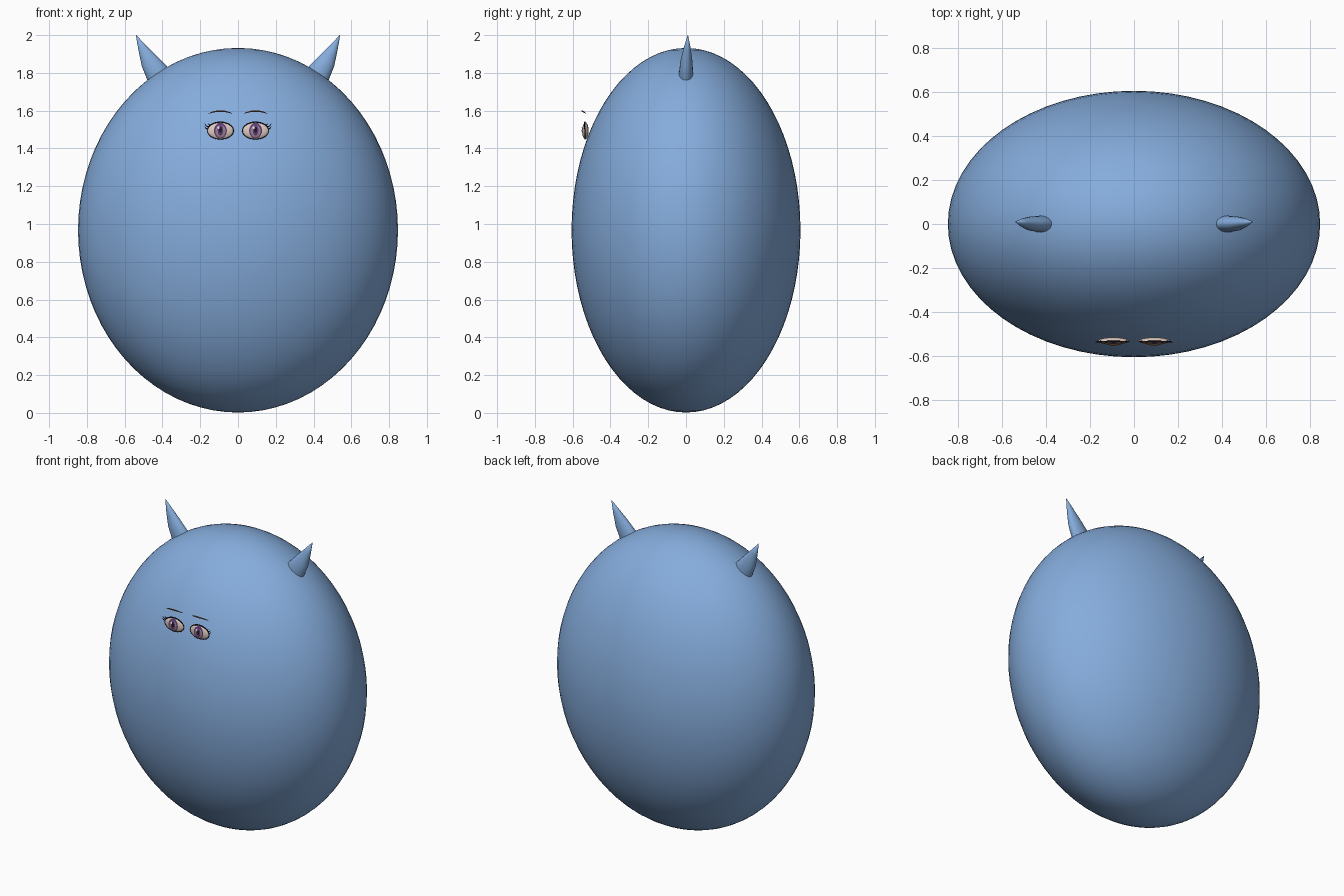
import bpy, bmesh, math
from mathutils import Vector

cube = bpy.data.objects.get("Cube")
if cube:
    bpy.data.objects.remove(cube, do_unlink=True)


def material(name, r, g, b):
    m = bpy.data.materials.new(name)
    m.use_nodes = True
    m.diffuse_color = (r, g, b, 1)
    bsdf = m.node_tree.nodes["Principled BSDF"]
    bsdf.inputs["Base Color"].default_value = (r, g, b, 1)
    bsdf.inputs["Roughness"].default_value = 0.7
    return m


BLUE = material("soft blue", 0.235, 0.413, 0.716)
CREAM = material("eye cream", 0.74, 0.6, 0.53)
INK = material("lash black", 0.012, 0.008, 0.02)
PURPLE = material("iris purple", 0.1, 0.045, 0.17)
MAUVE = material("iris mauve", 0.36, 0.22, 0.3)
WHITE = material("glint white", 0.9, 0.9, 0.9)
BROWN = material("brow brown", 0.22, 0.1, 0.035)


def finish(name, bm, mat):
    bmesh.ops.recalc_face_normals(bm, faces=bm.faces)
    for f in bm.faces:
        f.smooth = True
    mesh = bpy.data.meshes.new(name)
    bm.to_mesh(mesh)
    bm.free()
    mesh.materials.append(mat)
    ob = bpy.data.objects.new(name, mesh)
    bpy.context.collection.objects.link(ob)
    return ob


def ellipsoid(name, centre, radii, mat, segments, rings):
    bm = bmesh.new()
    bmesh.ops.create_uvsphere(bm, u_segments=segments, v_segments=rings, radius=1)
    bmesh.ops.scale(bm, vec=radii, verts=bm.verts)
    bmesh.ops.translate(bm, vec=centre, verts=bm.verts)
    return finish(name, bm, mat)


def horn(name, side):
    # Each station: centre x, y, z, in-plane radius, depth radius
    stations = [(0.395, 0, 1.74, 0.06, 0.035), (0.425, 0, 1.795, 0.064, 0.038),
                (0.467, 0.002, 1.86, 0.049, 0.032), (0.505, 0.006, 1.93, 0.025, 0.019),
                (0.54, 0.01, 2.0, 0.001, 0.001)]
    across = Vector((0.86, 0, -0.51))
    bm = bmesh.new()
    loops = []
    for x, y, z, wide, deep in stations:
        ring = []
        for i in range(20):
            a = math.tau * i / 20
            p = Vector((x, y, z)) + across * wide * math.cos(a)
            p.y += deep * math.sin(a)
            p.x *= side
            ring.append(bm.verts.new(p))
        loops.append(ring)
    for low, high in zip(loops, loops[1:]):
        for i in range(20):
            j = (i + 1) % 20
            bm.faces.new((low[i], low[j], high[j], high[i]))
    bm.faces.new(loops[0])
    bm.faces.new(loops[-1])
    return finish(name, bm, BLUE)


# Eye dimensions: centre and radii of the flattened eyeball
EX, EY, EZ = 0.093, -0.532, 1.494
RX, RY, RZ = 0.07, 0.016, 0.045


def eye_front(dx, dz):
    inside = max(0, 1 - (dx / RX) ** 2 - (dz / RZ) ** 2)
    return EY - RY * math.sqrt(inside)


def plate(name, side, dx, dz, rx, rz, lift, mat):
    # Thin elliptical decal hugging the eyeball
    bm = bmesh.new()
    rings = []
    for k in range(1, 5):
        ring = []
        for i in range(24):
            a = math.tau * i / 24
            u = dx + rx * k / 4 * math.cos(a)
            w = dz + rz * k / 4 * math.sin(a)
            ring.append(bm.verts.new((side * EX + u, eye_front(u, w) - lift, EZ + w)))
        rings.append(ring)
    bm.faces.new(rings[0])
    for low, high in zip(rings, rings[1:]):
        for i in range(24):
            j = (i + 1) % 24
            bm.faces.new((low[i], low[j], high[j], high[i]))
    ob = finish(name, bm, mat)
    if sum(p.normal.y for p in ob.data.polygons) > 0:
        ob.data.flip_normals()
    return ob


def strand(name, points, radius, mat, closed=False):
    # Fine tube; each point holds x, y, z and a thickness factor
    cu = bpy.data.curves.new(name, "CURVE")
    cu.dimensions = "3D"
    cu.bevel_depth = radius
    cu.bevel_resolution = 1
    cu.use_fill_caps = True
    sp = cu.splines.new("POLY")
    sp.points.add(len(points) - 1)
    for p, (x, y, z, thick) in zip(sp.points, points):
        p.co = (x, y, z, 1)
        p.radius = thick
    sp.use_cyclic_u = closed
    cu.materials.append(mat)
    ob = bpy.data.objects.new(name, cu)
    bpy.context.collection.objects.link(ob)


# Body
ellipsoid("body", (0, 0, 0.967), (0.847, 0.606, 0.965), BLUE, 64, 40)

for side, label in ((1, "left"), (-1, "right")):
    horn(label + "_horn", side)

    # Eyeball, iris, pupil and glint
    ellipsoid(label + "_eyeball", (side * EX, EY, EZ), (RX, RY, RZ), CREAM, 32, 16)
    plate(label + "_iris_rim", side, 0, 0, 0.034, 0.041, 0.001, PURPLE)
    plate(label + "_iris", side, 0, -0.003, 0.027, 0.033, 0.002, MAUVE)
    plate(label + "_pupil", side, 0, 0.003, 0.015, 0.028, 0.003, PURPLE)
    plate(label + "_pupil_core", side, 0, 0.005, 0.008, 0.016, 0.004, INK)
    plate(label + "_glint", side, -0.01, 0.016, 0.006, 0.007, 0.005, WHITE)

    # Eyelid outline, heavier along the top
    rim = []
    for i in range(32):
        a = math.tau * i / 32
        rim.append((side * (EX + RX * math.cos(a)), EY - 0.003,
                    EZ + RZ * math.sin(a), 1 + max(0, math.sin(a))))
    strand(label + "_eyelid_line", rim, 0.002, INK, True)

    # Outer lashes
    for n, (angle, length) in enumerate(((0.2, 0.02), (0.45, 0.025), (0.7, 0.016))):
        x = EX + RX * math.cos(angle)
        z = EZ + RZ * math.sin(angle)
        tip = (side * (x + length * 0.8), EY - 0.007, z + length * 0.7, 0.2)
        mid = (side * (x + length * 0.5), EY - 0.005, z + length * 0.25, 0.8)
        strand(f"{label}_lash_{n + 1}", [(side * x, EY - 0.003, z, 1.2), mid, tip], 0.003, INK)

    # Arched brow
    brow = []
    for i in range(13):
        t = i / 6 - 1
        brow.append((side * (EX + 0.062 * t), -0.549 + 0.02 * t * t,
                     1.598 - 0.013 * t * t, 1.1 - 0.8 * t * t))
    strand(label + "_brow", brow, 0.004, BROWN)
